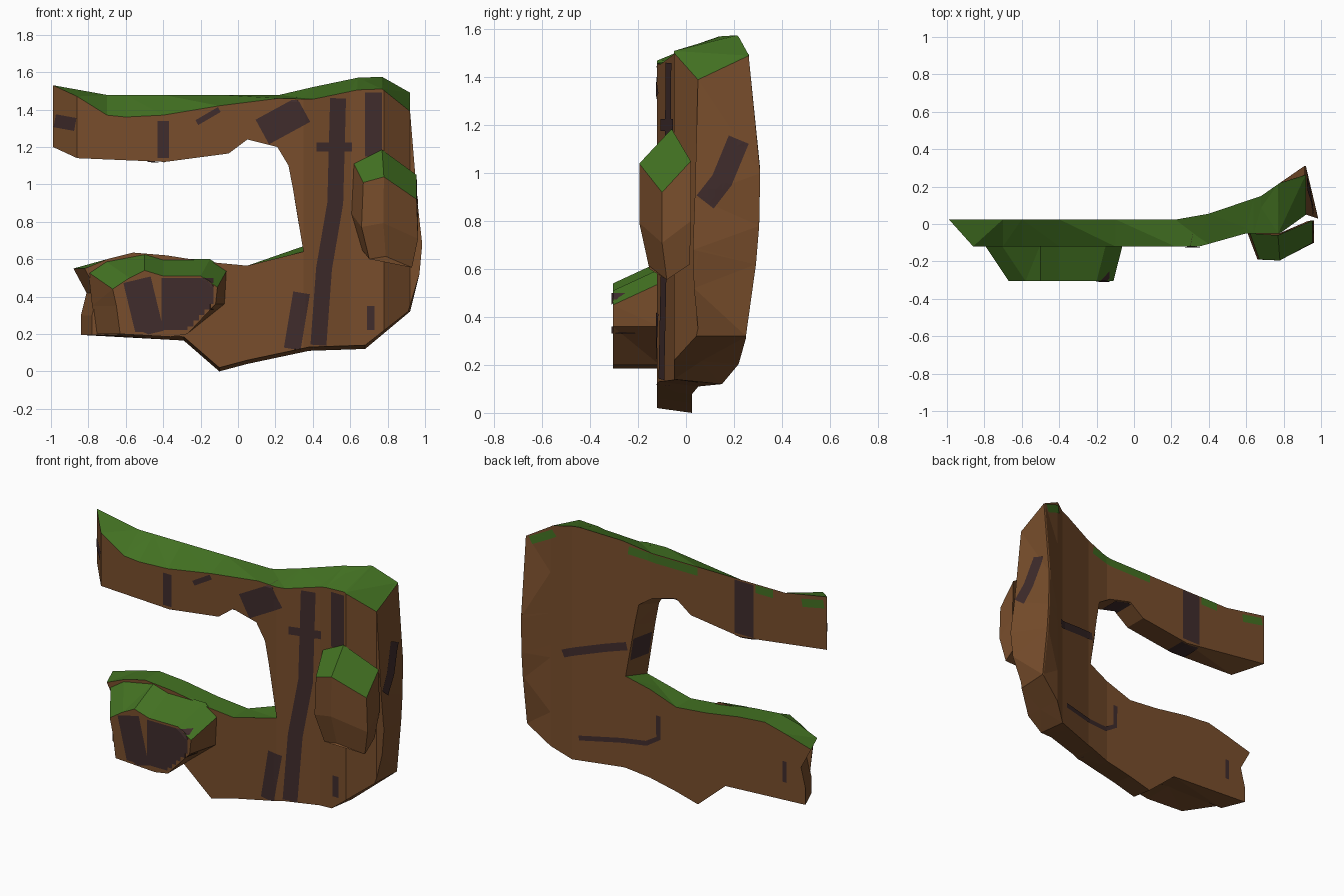
import bpy, bmesh
from mathutils import Vector
from mathutils.bvhtree import BVHTree

if "Cube" in bpy.data.objects:
    bpy.data.objects.remove(bpy.data.objects["Cube"])


def material(name, rgb):
    m = bpy.data.materials.new(name)
    m.diffuse_color = (*rgb, 1)
    m.use_nodes = True
    m.node_tree.nodes["Principled BSDF"].inputs["Base Color"].default_value = m.diffuse_color
    return m


EARTH, GRASS, DARK = 0, 1, 2
MATS = [material("brown earth", (0.190, 0.076, 0.025)),
        material("green grass", (0.056, 0.168, 0.016)),
        material("dark rock", (0.050, 0.025, 0.025))]


def finish(bm, name):
    me = bpy.data.meshes.new(name)
    bm.to_mesh(me)
    bm.free()
    for m in MATS:
        me.materials.append(m)
    ob = bpy.data.objects.new(name, me)
    bpy.context.collection.objects.link(ob)
    return ob


def curve(points, x):
    """Piecewise linear depth profile."""
    if x <= points[0][0]:
        return points[0][1]
    for (a, ya), (b, yb) in zip(points, points[1:]):
        if x <= b:
            return ya + (yb - ya) * (x - a) / (b - a)
    return points[-1][1]


def cut(bm, axis, value):
    co, no = Vector(), Vector()
    co[axis], no[axis] = value, 1
    bmesh.ops.bisect_plane(bm, geom=bm.verts[:] + bm.edges[:] + bm.faces[:],
                           dist=1e-5, plane_co=co, plane_no=no)


def slab(name, runs, to_back, front, back):
    """Solid from a front outline; to_back gives the matching back outline."""
    rows = [(mat, x, z) for mat, run in runs for x, z in run]
    n = len(rows)
    bm = bmesh.new()
    fv, bv = [], []
    for mat, x, z in rows:
        xb, zb = to_back(mat, x, z)
        fv.append(bm.verts.new((x, -1, z)))
        bv.append(bm.verts.new((xb, 1, zb)))
    bm.faces.new(fv)
    bm.faces.new(bv[::-1])
    for i in range(n):
        j = (i + 1) % n
        bm.faces.new((fv[i], bv[i], bv[j], fv[j])).material_index = rows[i][0]
    bm.normal_update()
    bmesh.ops.triangulate(bm, faces=bm.faces[:])
    for x, _ in front + back:
        cut(bm, 0, x)
    bm.normal_update()
    bmesh.ops.triangulate(bm, faces=bm.faces[:])
    for v in bm.verts:
        t = (v.co.y + 1) / 2
        x, z = v.co.x, v.co.z
        yb = curve(back, x)
        if x > 0.8:      # the back of the column narrows at top and bottom
            yb -= 0.06 * min(1, ((z - 0.95) / 0.6) ** 2)
        v.co.y = curve(front, x) * (1 - t) + yb * t
    bmesh.ops.recalc_face_normals(bm, faces=bm.faces[:])
    return finish(bm, name)


def paint(name, target, mat, axis, start, strokes):
    """Thin ribbons (width, path) projected along an axis onto the target."""
    src = bmesh.new()
    src.from_mesh(target.data)
    tree = BVHTree.FromBMesh(src)
    src.free()
    others = [a for a in range(3) if a != axis]
    ray = Vector()
    ray[axis] = -1 if start > 1 else 1
    bm = bmesh.new()
    for width, path in strokes:
        pts = [Vector(p) for p in path]
        pairs = []
        for i, p in enumerate(pts):
            d = (pts[min(i + 1, len(pts) - 1)] - pts[max(i - 1, 0)]).normalized()
            side = Vector((-d.y, d.x)) * width / 2
            pair = []
            for q in (p + side, p - side):
                co = Vector()
                co[axis], co[others[0]], co[others[1]] = start, q.x, q.y
                pair.append(bm.verts.new(co))
            pairs.append(pair)
        for a, b in zip(pairs, pairs[1:]):
            bm.faces.new((a[0], a[1], b[1], b[0]))
    for a in others:
        for k in range(-33, 54):
            cut(bm, a, k * 0.03 + 0.001)
    bm.normal_update()
    bmesh.ops.triangulate(bm, faces=bm.faces[:])
    missed = []
    for v in bm.verts:
        hit = tree.ray_cast(v.co, ray)[0]
        if hit is None:
            missed.append(v)
        else:
            v.co = hit - ray * 0.005
    bmesh.ops.delete(bm, geom=missed, context='VERTS')
    # drop pieces stretched across a gap in the target
    bmesh.ops.delete(bm, geom=[e for e in bm.edges if e.calc_length() > .15], context='EDGES')
    for f in bm.faces:
        f.material_index = mat
        f.normal_update()
        if f.normal.dot(ray) > 0:
            f.normal_flip()
    return finish(bm, name)


# C-shaped cliff: upper ledge, column and lower ledge
def cliff_back(mat, x, z):
    if z > 1.1 and x < -.8:                  # slanted end of the upper ledge
        return x - .13, z + .06
    if mat == GRASS and z > 1:               # turf slopes up to the back
        return x, 1.478 if x < .3 else z + .065
    if x > .9:                               # right wall leans back
        return .92, z + .1 if z > .5 else z
    if x < -.72:                             # slanted end of the lower ledge
        return x - .06, z
    if z < .25:
        return x, z - .02
    if x > .25:                              # inner wall of the column
        return x + .03, z + .04
    return x, z


cliff = slab("cliff_body", [
    (GRASS, [(-.86, 1.47), (-.70, 1.37), (-.60, 1.36), (-.40, 1.37), (-.10, 1.42),
             (.22, 1.46), (.40, 1.455), (.64, 1.505), (.77, 1.51)]),
    (EARTH, [(.92, 1.39), (.96, .90), (.985, .68), (.97, .52), (.91, .32), (.68, .14),
             (.38, .13), (.05, .06), (-.10, .02), (-.29, .185), (-.78, .195),
             (-.78, .30), (-.75, .42)]),
    (GRASS, [(-.82, .55), (-.70, .60), (-.56, .635), (-.38, .62), (-.16, .585), (.05, .565)]),
    (EARTH, [(.35, .64), (.295, .97), (.27, 1.1), (.21, 1.2), (.05, 1.24), (-.05, 1.165),
             (-.39, 1.12), (-.86, 1.14), (-.86, 1.28)]),
], cliff_back, front=[(.35, -.12), (.60, -.05), (.78, -.05), (.92, .05), (.98, .03)],
    back=[(.23, .025), (.40, .055), (.68, .15), (.91, .31)])


# Boulder on the front of the lower ledge, flaring towards the cliff
def boulder_back(mat, x, z):
    return x + (-.13 if x < -.55 else .05 if x > -.22 else 0), z + (.09 if z > .43 else 0)


boulder = slab("ledge_boulder", [
    (GRASS, [(-.67, .44), (-.58, .50), (-.50, .54), (-.40, .51), (-.20, .51)]),
    (EARTH, [(-.11, .45), (-.12, .36), (-.27, .20), (-.36, .185), (-.63, .20), (-.65, .35)]),
], boulder_back, front=[(0, -.305)], back=[(0, -.11)])

# Outcrop on the front right of the column: a slanted top ring tapering down
top = [(.62, -.05, 1.11), (.77, -.06, 1.185), (.955, .02, 1.05),
       (.955, -.10, .92), (.78, -.195, 1.04), (.67, -.19, 1.01)]
bm = bmesh.new()
rings = []
for scale, level, tilt in ((1, 1.05, 1), (1.06, .80, .7), (.8, .62, .5)):
    rings.append([bm.verts.new((.83 + (x - .83) * scale, y * min(scale, 1),
                                level + (z - 1.05) * tilt)) for x, y, z in top])
for lo, hi in zip(rings, rings[1:]):
    for i in range(6):
        j = (i + 1) % 6
        bm.faces.new((lo[i], lo[j], hi[j], hi[i]))
bm.faces.new(rings[2])
for ids in ((0, 1, 4, 5), (1, 2, 3, 4)):
    bm.faces.new([rings[0][i] for i in ids]).material_index = GRASS
bmesh.ops.recalc_face_normals(bm, faces=bm.faces[:])
outcrop = finish(bm, "column_outcrop")

# Dark rock seams on the front
paint("front_seams", cliff, DARK, 1, -3, [
    (.085, [(.43, .14), (.46, .55), (.52, .9), (.535, 1.46)]),
    (.09, [(.29, .12), (.34, .42)]),
    (.15, [(.13, 1.28), (.35, 1.40)]),
    (.09, [(.725, 1.15), (.725, 1.49)]),
    (.05, [(.42, 1.2), (.61, 1.2)]),
    (.06, [(-.4, 1.14), (-.4, 1.34)]),
    (.03, [(-.22, 1.33), (-.1, 1.4)]),
    (.07, [(-.98, 1.34), (-.87, 1.32)]),
    (.04, [(.71, .22), (.71, .35)])])
paint("boulder_seams", boulder, DARK, 1, -3, [
    (.15, [(-.54, .49), (-.47, .2)]),
    (.28, [(-.27, .5), (-.27, .22)])])

# Seams on the right side, back, inner wall and undersides
paint("side_seam", cliff, DARK, 0, 3, [(.09, [(.08, .88), (.15, .97), (.22, 1.14)])])
paint("back_seams", cliff, DARK, 1, 3, [
    (.05, [(.37, .87), (.5, .84), (.72, .78)]),
    (.03, [(.17, .48), (.17, .34), (.25, .29), (.64, .26)]),
    (.13, [(-.42, 1.14), (-.42, 1.47)]),
    (.03, [(-.7, .3), (-.7, .43)])])
paint("inner_wall_seam", cliff, DARK, 0, .1, [(.14, [(-.1, .85), (.04, .85)])])
paint("arch_seams", cliff, DARK, 2, .8, [
    (.12, [(.1, -.11), (.1, .02)]),
    (.13, [(-.42, -.11), (-.42, .02)])])

# Grass hanging over the back of the upper ledge
paint("back_grass", cliff, GRASS, 1, 3, [
    (.05, [(-.97, 1.48), (-.82, 1.45)]),
    (.05, [(-.62, 1.45), (-.5, 1.45)]),
    (.05, [(-.1, 1.45), (.2, 1.45), (.36, 1.47)]),
    (.05, [(.76, 1.53), (.89, 1.47)])])
